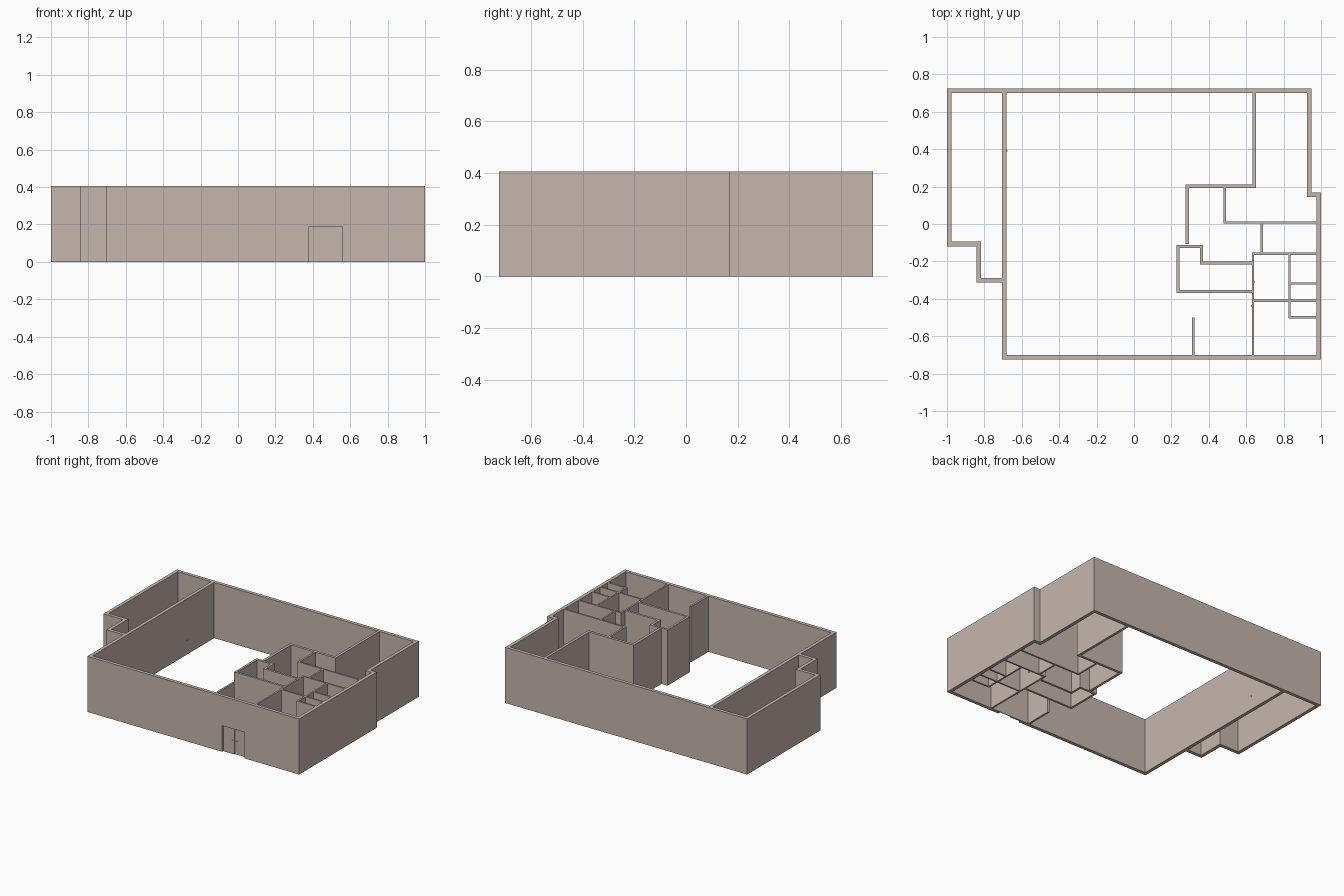
import bpy, bmesh
from mathutils import Vector

if "Cube" in bpy.data.objects:
    bpy.data.objects.remove(bpy.data.objects["Cube"])

H = 0.405      # wall height
T = 0.025      # outer wall thickness

mat = bpy.data.materials.new("warm_plaster")
mat.diffuse_color = (0.56, 0.47, 0.42, 1)
mat.use_nodes = True
mat.node_tree.nodes["Principled BSDF"].inputs["Base Color"].default_value = mat.diffuse_color


def add_object(name, bm):
    bmesh.ops.recalc_face_normals(bm, faces=bm.faces)
    mesh = bpy.data.meshes.new(name)
    bm.to_mesh(mesh)
    bm.free()
    mesh.materials.append(mat)
    ob = bpy.data.objects.new(name, mesh)
    bpy.context.collection.objects.link(ob)
    return ob


def wall(name, path, t, closed=False):
    """Mitred wall of thickness t along a centreline."""
    pts = [Vector(p) for p in path]
    n = len(pts)
    bm = bmesh.new()
    rings = []
    for i, p in enumerate(pts):
        a = (p - pts[i - 1]).normalized() if closed or i > 0 else None
        b = (pts[(i + 1) % n] - p).normalized() if closed or i < n - 1 else None
        a, b = a or b, b or a
        na, nb = Vector((-a.y, a.x)), Vector((-b.y, b.x))
        off = (na + nb) / (1 + na.dot(nb)) * t / 2
        rings.append([bm.verts.new((q.x, q.y, z)) for q, z in
                      ((p + off, 0), (p - off, 0), (p - off, H), (p + off, H))])
    for i in range(n if closed else n - 1):
        r, s = rings[i], rings[(i + 1) % n]
        for k in range(4):
            bm.faces.new((r[k], r[(k + 1) % 4], s[(k + 1) % 4], s[k]))
    if not closed:
        bm.faces.new(rings[0])
        bm.faces.new(rings[-1])
    return add_object(name, bm)


def box(name, lo, hi):
    bm = bmesh.new()
    bmesh.ops.create_cube(bm, size=1)
    for v in bm.verts:
        v.co = [lo[i] if v.co[i] < 0 else hi[i] for i in range(3)]
    return add_object(name, bm)


# outer shell with its stepped corners
shell = wall("outer_wall", [
    (-0.9875, 0.712), (0.9375, 0.712), (0.9375, 0.157), (0.9875, 0.157),
    (0.9875, -0.712), (-0.694, -0.712), (-0.694, -0.300), (-0.830, -0.300),
    (-0.830, -0.107), (-0.9875, -0.107)], T, closed=True)

# entrance opening cut through the front wall
cutter = box("entrance_cutter", (0.38, -0.80, -0.1), (0.56, -0.65, 0.19))
cutter.hide_render = True
cutter.hide_viewport = True
cut = shell.modifiers.new("entrance", 'BOOLEAN')
cut.object = cutter
cut.solver = 'EXACT'

# two door leaves, the right one set deeper, with small handles
box("left_door_leaf", (0.38, -0.712, 0), (0.47, -0.70, 0.19))
box("right_door_leaf", (0.47, -0.705, 0), (0.56, -0.70, 0.19))
box("left_door_handle", (0.452, -0.716, 0.098), (0.457, -0.712, 0.103))
box("right_door_handle", (0.485, -0.710, 0.094), (0.490, -0.705, 0.099))

# interior partitions: name, thickness, centreline
partitions = [
    ("side_corridor_wall", T, [(-0.694, 0.70), (-0.694, -0.30)]),
    ("back_room_wall", 0.019, [(0.642, 0.70), (0.642, 0.201), (0.284, 0.201), (0.284, -0.108)]),
    ("store_wall", 0.013, [(0.485, 0.192), (0.485, 0.008), (0.975, 0.008)]),
    ("lobby_wall", 0.012, [(0.683, 0.002), (0.683, -0.153)]),
    ("washroom_wall", 0.012, [(0.975, -0.159), (0.636, -0.159), (0.636, -0.70)]),
    ("office_wall", 0.016, [(0.630, -0.208), (0.362, -0.208), (0.362, -0.119),
                            (0.235, -0.119), (0.235, -0.362), (0.630, -0.362)]),
    ("cubicle_spine", 0.012, [(0.831, -0.165), (0.831, -0.498), (0.975, -0.498)]),
    ("cubicle_divider", 0.012, [(0.837, -0.318), (0.975, -0.318)]),
    ("washroom_divider", 0.012, [(0.642, -0.411), (0.975, -0.411)]),
    ("free_end_wall", 0.014, [(0.316, -0.499), (0.316, -0.70)]),
]
for name, t, path in partitions:
    wall(name, path, t)

# tiny handles on the interior doors
for i, (x, y) in enumerate([(0.644, -0.31), (0.628, -0.437), (-0.680, 0.39)]):
    box(f"interior_handle_{i + 1}", (x - 0.003, y - 0.003, 0.097), (x + 0.003, y + 0.003, 0.103))
